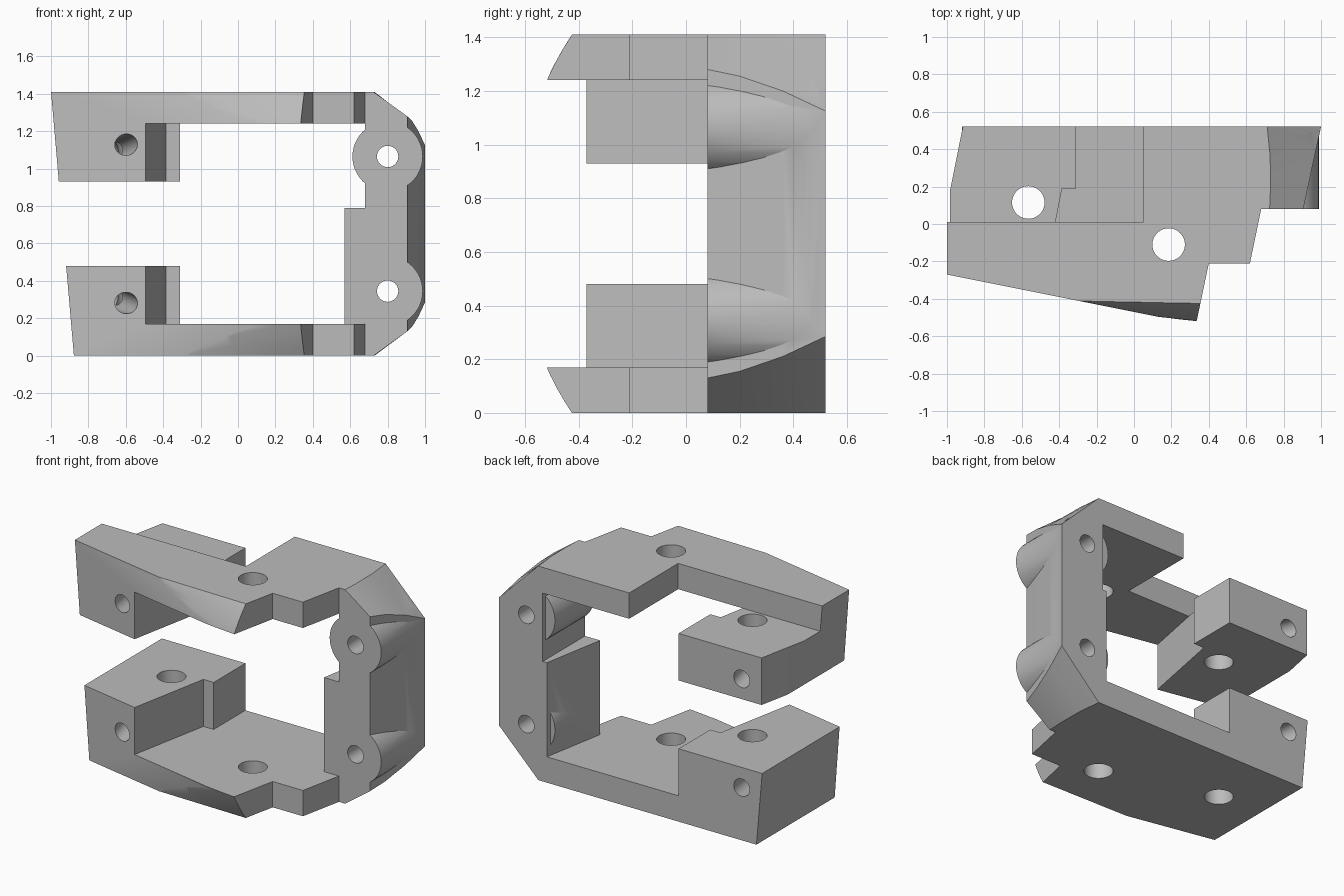
import bpy, bmesh, math
from mathutils import Vector

cube = bpy.data.objects.get("Cube")
if cube:
    bpy.data.objects.remove(cube, do_unlink=True)

HEIGHT = 1.41
MID = HEIGHT / 2
BACK = 0.52
ARM = 0.17          # arm thickness
COL_FRONT = 0.08    # front face of the column


def loft(name, rings):
    """Closed solid through rings of matching points."""
    bm = bmesh.new()
    loops = [[bm.verts.new(p) for p in ring] for ring in rings]
    n = len(loops[0])
    for a, b in zip(loops, loops[1:]):
        for i in range(n):
            j = (i + 1) % n
            bm.faces.new((a[i], a[j], b[j], b[i]))
    bm.faces.new(loops[0][::-1])
    bm.faces.new(loops[-1])
    bmesh.ops.recalc_face_normals(bm, faces=bm.faces)
    mesh = bpy.data.meshes.new(name)
    bm.to_mesh(mesh)
    bm.free()
    obj = bpy.data.objects.new(name, mesh)
    bpy.context.collection.objects.link(obj)
    return obj


def prism(name, outline, z0, z1):
    return loft(name, [[(x, y, z) for x, y in outline] for z in (z0, z1)])


def rod(name, start, end, radius, sides=48):
    start, end = Vector(start), Vector(end)
    turn = (end - start).to_track_quat('Z', 'Y')
    circle = [turn @ Vector((radius * math.cos(a), radius * math.sin(a), 0))
              for a in (2 * math.pi * i / sides for i in range(sides))]
    return loft(name, [[c + p for c in circle] for p in (start, end)])


def combine(base, tool, operation):
    """Apply a boolean and discard the tool."""
    mod = base.modifiers.new("combine", 'BOOLEAN')
    mod.operation = operation
    mod.solver = 'EXACT'
    mod.object = tool
    bpy.context.view_layer.update()
    graph = bpy.context.evaluated_depsgraph_get()
    mesh = bpy.data.meshes.new_from_object(base.evaluated_get(graph))
    base.modifiers.clear()
    base.data = mesh
    bpy.data.objects.remove(tool, do_unlink=True)


# Column: tilted outer face with chamfers that grow towards the back
def column_ring(y, outer, corner, top):
    half = [(0.68, HEIGHT), (top, HEIGHT), (outer, corner)]
    pts = half + [(x, HEIGHT - z) for x, z in reversed(half)]
    return [(x, y, z) for x, z in pts]


frame = loft("clamp_frame", [
    column_ring(COL_FRONT, 0.905, 1.28, 0.725),
    column_ring(0.2, 0.931, 1.255, 0.73),
    column_ring(0.36, 0.965, 1.2, 0.728),
    column_ring(BACK, 1.0, 1.125, 0.712)])

# Arms, the upper one notched at the back
arm_front = [(-1.1, -0.6), (0.318, -0.6), (0.4, -0.21), (0.62, -0.21),
             (0.68, COL_FRONT), (0.7, COL_FRONT), (0.7, BACK)]
lower_arm = prism("lower_arm", arm_front + [(-1.1, BACK)], 0, ARM)
upper_arm = prism("upper_arm",
                  arm_front + [(0.05, BACK), (0.05, 0.01), (-1.1, 0.01)],
                  HEIGHT - ARM, HEIGHT)

# Jaw blocks with a stepped inner side; the upper one has a rear chamfer
jaw_inner = [(-1.1, -0.6), (-0.538, -0.6), (-0.385, 0.19),
             (-0.31, 0.19), (-0.31, BACK)]
lower_jaw = prism("lower_jaw", jaw_inner + [(-1.1, BACK)], 0.1, 0.48)
upper_jaw = prism("upper_jaw",
                  jaw_inner + [(-0.915, BACK), (-1.03, -0.05), (-1.1, -0.05)],
                  0.93, HEIGHT - ARM)

# Tapered step on the inside of the column
step = prism("inner_step", [(0.57, COL_FRONT), (0.7, COL_FRONT),
                            (0.7, BACK), (0.65, BACK)], 0.1, 0.79)

for part in (lower_arm, upper_arm, lower_jaw, upper_jaw, step):
    combine(frame, part, 'UNION')

# Round bosses on the column
boss_heights = (0.345, HEIGHT - 0.345)
for z in boss_heights:
    combine(frame, rod("boss", (0.8, COL_FRONT, z), (0.8, 0.49, z), 0.188),
            'UNION')

# Slanted left end
end_cut = loft("end_cutter", [
    [(-2, y, -0.2), (-0.86, y, -0.2), (-1.016, y, 1.6), (-2, y, 1.6)]
    for y in (-1, 1)])
# Angled front face
front_cut = prism("front_cutter", [(-1.5, -0.17), (1, -0.67), (1, -2),
                                   (-1.5, -2)], -0.2, 1.6)


# Rounded front of the arms
def curve_ring(x):
    ring = []
    depths = [0.4 + 0.05 * i for i in range(9)]
    for d in [-d for d in reversed(depths)] + depths:
        slope = -0.11 + 0.53 * (abs(d) - 0.535)
        y = 0.64 - math.sqrt(1.631 - d * d) + slope * (x - 0.34)
        if abs(d) < 0.45:
            y = -0.8
        ring.append((x, y, MID + d))
    return ring + [(x, -1.5, MID + 0.8), (x, -1.5, MID - 0.8)]


curve_cut = loft("curve_cutter", [curve_ring(-0.7 + 0.22 * i)
                                  for i in range(6)])
cutters = [end_cut, front_cut, curve_cut]

# Bolt holes: vertical, through the column, and slanted through the jaws
for x, y in ((-0.565, 0.115), (0.185, -0.11)):
    cutters.append(rod("bolt_hole", (x, y, -0.2), (x, y, 1.6), 0.087))
for z in boss_heights:
    cutters.append(rod("column_hole", (0.8, -0.2, z), (0.8, 0.8, z), 0.057))
for sign in (-1, 1):
    a = Vector((-0.598, -0.35, MID + sign * 0.423))
    b = Vector((-0.77, BACK, MID + sign * 0.358))
    reach = (b - a) * 0.2
    cutters.append(rod("jaw_hole", a - reach, b + reach, 0.057))
for cutter in cutters:
    combine(frame, cutter, 'DIFFERENCE')

# Plain grey finish
grey = bpy.data.materials.new("plain_grey")
grey.use_nodes = True
colour = (0.5, 0.5, 0.5, 1)
grey.diffuse_color = colour
grey.node_tree.nodes["Principled BSDF"].inputs["Base Color"].default_value = colour
frame.data.materials.clear()
frame.data.materials.append(grey)
for poly in frame.data.polygons:
    poly.material_index = 0

bpy.ops.object.select_all(action='DESELECT')
frame.select_set(True)
bpy.context.view_layer.objects.active = frame
bpy.ops.object.shade_smooth_by_angle(angle=math.radians(25))
